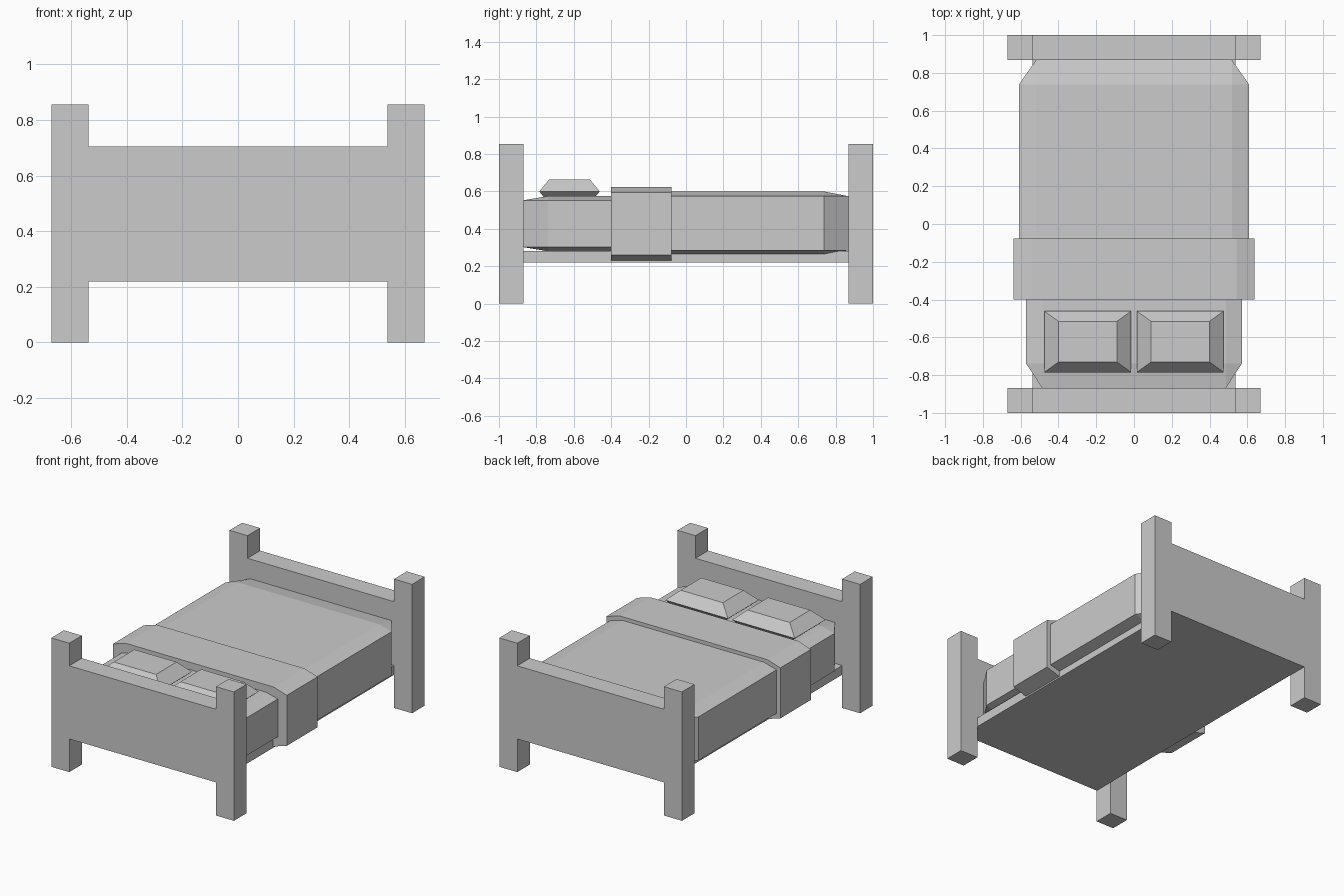
import bpy, bmesh
from mathutils import Vector

if "Cube" in bpy.data.objects:
    bpy.data.objects.remove(bpy.data.objects["Cube"])


def finish(name, bm):
    bmesh.ops.recalc_face_normals(bm, faces=bm.faces[:])
    me = bpy.data.meshes.new(name)
    bm.to_mesh(me)
    bm.free()
    ob = bpy.data.objects.new(name, me)
    bpy.context.collection.objects.link(ob)
    return ob


def box(name, lo, hi, chamfer=0, cuts=()):
    """Box from corner to corner; chamfer is a fraction of each half size.
    cuts are (y, direction) planes; the side the direction points to is removed."""
    bm = bmesh.new()
    bmesh.ops.create_cube(bm, size=2)
    if chamfer:
        bmesh.ops.bevel(bm, geom=bm.edges[:], offset=chamfer, offset_type='OFFSET',
                        segments=1, profile=0.5, affect='EDGES')
    lo, hi = Vector(lo), Vector(hi)
    bmesh.ops.scale(bm, vec=(hi - lo) / 2, verts=bm.verts[:])
    bmesh.ops.translate(bm, vec=(hi + lo) / 2, verts=bm.verts[:])
    for y, d in cuts:
        bmesh.ops.bisect_plane(bm, geom=bm.verts[:] + bm.edges[:] + bm.faces[:],
                               plane_co=(0, y, 0), plane_no=(0, d, 0), clear_outer=True)
        rim = [e for e in bm.edges if e.is_boundary]
        bmesh.ops.holes_fill(bm, edges=rim, sides=0)
    return finish(name, bm)


def pillow(name, cx):
    # three rectangular rings: small, wide, small
    bm = bmesh.new()
    rings = []
    for z, hx, hy in ((0.535, 0.155, 0.108), (0.60, 0.23, 0.162), (0.665, 0.155, 0.108)):
        rings.append([bm.verts.new((cx + sx * hx, -0.623 + sy * hy, z))
                      for sx, sy in ((-1, -1), (1, -1), (1, 1), (-1, 1))])
    for a, b in zip(rings, rings[1:]):
        for i in range(4):
            j = (i + 1) % 4
            bm.faces.new((a[i], a[j], b[j], b[i]))
    bm.faces.new(rings[0])
    bm.faces.new(rings[-1])
    return finish(name, bm)


# Posts and end boards
for end, y0, y1 in (("head", -1, -0.868), ("foot", 0.868, 1)):
    box(end + "board", (-0.538, y0, 0.22), (0.538, y1, 0.705))
    for side, x0, x1 in (("left", -0.67, -0.538), ("right", 0.538, 0.67)):
        box(f"{end}_post_{side}", (x0, y0, 0), (x1, y1, 0.855))

# Base slab
box("bed_base", (-0.538, -0.868, 0.22), (0.538, 0.868, 0.282))

# Mattress, blanket and folded blanket band
box("mattress", (-0.572, -0.868, 0.28), (0.572, 0.868, 0.575), 0.15)
box("blanket", (-0.61, -0.868, 0.26), (0.61, 0.868, 0.60), 0.15, [(-0.2, -1)])
box("blanket_fold", (-0.638, -0.868, 0.23), (0.638, 0.868, 0.624), 0.15,
    [(-0.4, -1), (-0.077, 1)])

# Pillows
for side, s in (("left", -1), ("right", 1)):
    pillow("pillow_" + side, s * 0.245)
